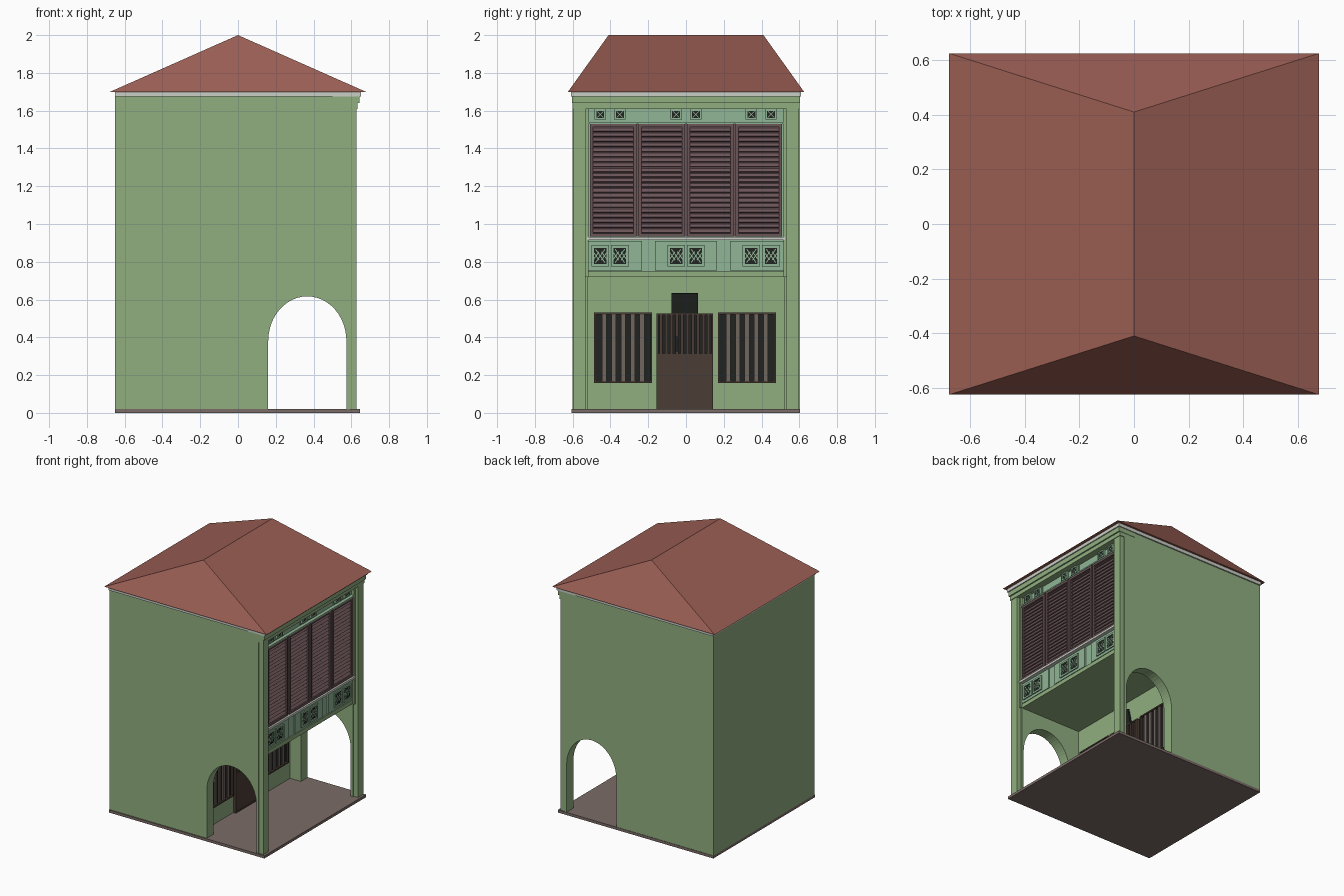
import bpy, bmesh, math
from mathutils import Matrix, Vector

if "Cube" in bpy.data.objects:
    bpy.data.objects.remove(bpy.data.objects["Cube"])


def mat(name, r, g, b):
    m = bpy.data.materials.new(name)
    m.diffuse_color = [(c / 255) ** 2.2 for c in (r, g, b)] + [1]
    m.use_nodes = True
    m.node_tree.nodes["Principled BSDF"].inputs["Base Color"].default_value = m.diffuse_color
    return m


GREEN = mat("green_plaster", 143, 173, 127)
TEAL = mat("pale_teal", 143, 180, 148)
ROOF = mat("roof_tile", 152, 94, 84)
TRIM = mat("pale_trim", 200, 205, 195)
STONE = mat("stone", 122, 108, 103)
SHUT = mat("shutter", 108, 86, 89)
WOOD = mat("dark_wood", 76, 62, 56)
BAR = mat("window_bar", 112, 102, 95)
DARK = mat("dark", 38, 40, 38)


def finish(name, bm, m):
    bmesh.ops.recalc_face_normals(bm, faces=bm.faces)
    me = bpy.data.meshes.new(name)
    bm.to_mesh(me)
    bm.free()
    me.materials.append(m)
    ob = bpy.data.objects.new(name, me)
    bpy.context.collection.objects.link(ob)
    return ob


def boxes(name, items, m):
    """items: (x0,x1,y0,y1,z0,z1) plus optional (axis, degrees) about the box centre"""
    bm = bmesh.new()
    for it in items:
        x0, x1, y0, y1, z0, z1 = it[:6]
        M = Matrix.Translation(((x0 + x1) / 2, (y0 + y1) / 2, (z0 + z1) / 2))
        if len(it) > 6:
            M = M @ Matrix.Rotation(math.radians(it[7]), 4, it[6])
        M = M @ Matrix.Diagonal((x1 - x0, y1 - y0, z1 - z0, 1))
        bmesh.ops.create_cube(bm, size=1, matrix=M)
    return finish(name, bm, m)


def frame(x0, x1, y0, y1, z0, z1, t):
    return [(x0, x1, y0, y0 + t, z0, z1), (x0, x1, y1 - t, y1, z0, z1),
            (x0, x1, y0 + t, y1 - t, z0, z0 + t), (x0, x1, y0 + t, y1 - t, z1 - t, z1)]


# Floor slab
boxes("floor_slab", [(-.65, .645, -.607, .603, 0, .02)], STONE)

# Side walls, each with an arched walkway opening
pts = [(-.65, .02), (.16, .02)]
for i in range(25):
    a = math.pi * (1 - i / 24)
    pts.append((.367 + .207 * math.cos(a), .38 + .237 * math.sin(a)))
pts += [(.574, .02), (.592, .02), (.592, 1.69), (-.65, 1.69)]
for side, y in (("left", -.6), ("right", .52)):
    bm = bmesh.new()
    f = bm.faces.new([bm.verts.new((x, y, z)) for x, z in pts])
    ext = bmesh.ops.extrude_face_region(bm, geom=[f])["geom"]
    bmesh.ops.translate(bm, verts=[v for v in ext if isinstance(v, bmesh.types.BMVert)], vec=(0, .08, 0))
    finish("side_wall_" + side, bm, GREEN)

# Back wall, recessed shop wall, walkway ceiling and upper wall
boxes("back_wall", [(-.65, -.57, -.52, .52, .02, 1.69)], GREEN)
boxes("shop_wall", [(-.01, .07, -.52, .52, .02, .72)], GREEN)
boxes("upper_floor", [(-.57, .59, -.52, .52, .72, .75)], GREEN)
boxes("upper_wall", [(.5, .58, -.52, .52, .75, 1.61)], TEAL)

# Corner pilasters with a narrow inner strip
boxes("pilasters", [b for s in (-1, 1) for b in (
    (.592, .627, s * .563 - .032, s * .563 + .032, .02, 1.61),
    (.592, .605, s * .525 - .009, s * .525 + .009, .72, 1.61))], GREEN)

# Stepped cornice and pale eaves trim
boxes("cornice", [(.5, .632, -.6, .6, 1.61, 1.64), (.5, .642, -.603, .603, 1.64, 1.675)], GREEN)
boxes("eaves_trim", [(-.652, .65, -.61, .61, 1.675, 1.7)], TRIM)

# Hipped roof
bm = bmesh.new()
c = [bm.verts.new((x, y, 1.7)) for x, y in ((-.677, -.625), (.677, -.625), (.677, .625), (-.677, .625))]
r0, r1 = bm.verts.new((0, -.41, 2)), bm.verts.new((0, .41, 2))
for f in ((c[0], c[1], r0), (c[1], c[2], r1, r0), (c[2], c[3], r1), (c[3], c[0], r0, r1), c[::-1]):
    bm.faces.new(f)
finish("roof", bm, ROOF)

# Sill and lintel around the shutters
boxes("sill", [(.57, .612, -.525, .525, .915, .932)], TRIM)
boxes("lintel", [(.57, .605, -.525, .525, 1.53, 1.54)], TEAL)

# Four louvred shutters
frames, slats = [], []
for k in range(4):
    y0 = -.508 + k * .257
    y1 = y0 + .245
    frames += frame(.575, .602, y0, y1, .935, 1.53, .016)
    for i in range(21):
        z = .965 + i * .0268
        slats.append((.573, .601, y0 + .016, y1 - .016, z - .003, z + .003, 'Y', 50))
boxes("shutter_frames", frames, SHUT)
boxes("shutter_louvres", slats, SHUT)
boxes("shutter_backing", [(.57, .584, -.508, .508, .935, 1.53)], SHUT)

# Raised parapet panels and lattice vents
boxes("parapet_panels", [(.575, .59, y - w, y + w, .755, .91)
                         for y, w in ((-.378, .145), (0, .165), (.378, .145))], TEAL)
holes, trim = [], []
for yc in (-.402, 0, .398):
    for s in (-1, 1):
        y = yc + s * .052
        holes.append((.58, .593, y - .034, y + .034, .787, .875))
        trim += frame(.58, .599, y - .047, y + .047, .774, .888, .014)
        for a in (-35, 35):
            for d in (-.022, 0, .022):
                L = .088 if d == 0 else .055
                trim.append((.59, .596, y + d - .0025, y + d + .0025, .831 - L / 2, .831 + L / 2, 'X', a))
        # Small vent under the cornice
        holes.append((.575, .589, y - .022, y + .022, 1.56, 1.6))
        trim += frame(.575, .596, y - .03, y + .03, 1.552, 1.608, .009)
        for a in (-45, 45):
            trim.append((.585, .592, y - .002, y + .002, 1.557, 1.603, 'X', a))
    trim += frame(.575, .587, yc - .098, yc + .098, 1.548, 1.61, .006)
boxes("vent_holes", holes, DARK)
boxes("vent_lattice", trim, TEAL)

# Barred shop windows
for side, yc in (("left", -.333), ("right", .323)):
    boxes("window_pane_" + side, [(.06, .075, yc - .15, yc + .15, .165, .525)], DARK)
    boxes("window_frame_" + side, frame(.06, .09, yc - .154, yc + .154, .158, .532, .01), WOOD)
    boxes("window_bars_" + side, [(.07, .084, yc + k * .05 - .012, yc + k * .05 + .012, .168, .522)
                                  for k in range(-2, 3)], BAR)

# Half-height door with a slatted top, and a tilted board above it
D = -.006
boxes("door_gap", [(.06, .075, D - .14, D + .14, .31, .52)], DARK)
boxes("door_leaf", [(.06, .09, D - .14, D + .14, .02, .315)], WOOD)
boxes("door_frame", frame(.06, .092, D - .15, D + .15, .02, .527, .01), WOOD)
boxes("door_slats", [(.07, .087, D - .126 + k * .028 - .008, D - .126 + k * .028 + .008, .315, .52)
                     for k in range(10)], WOOD)
boxes("door_handle", [(.08, .1, D - .052, D - .04, .325, .405)], DARK)
boxes("over_door_board", [(.085, .1, D - .07, D + .07, .527, .635, 'Y', 12)], DARK)
